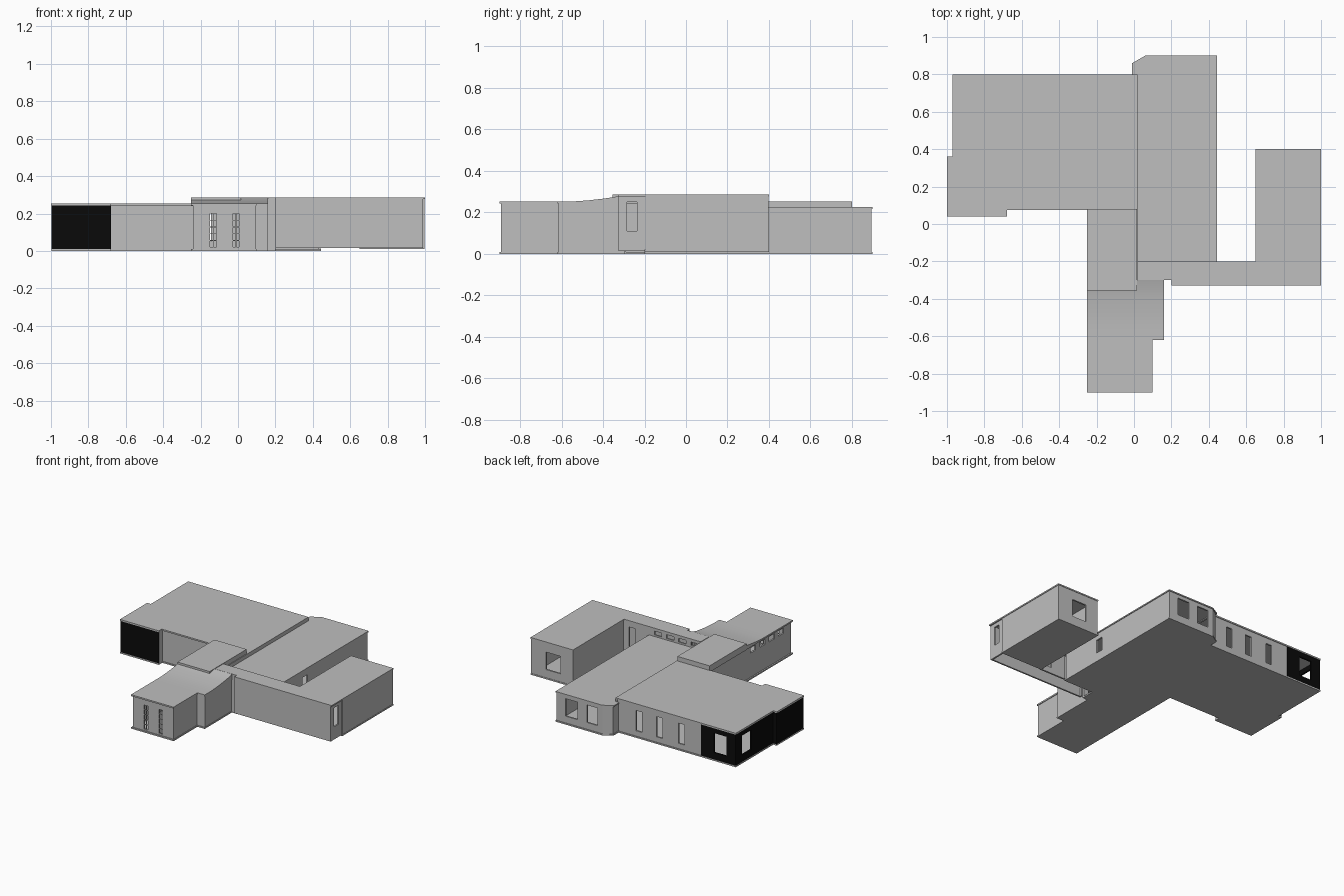
import bpy, bmesh
from mathutils import Vector

cube = bpy.data.objects.get("Cube")
if cube:
    bpy.data.objects.remove(cube, do_unlink=True)


def material(name, value):
    mat = bpy.data.materials.new(name)
    mat.use_nodes = True
    colour = (value, value, value, 1)
    mat.diffuse_color = colour
    mat.node_tree.nodes["Principled BSDF"].inputs["Base Color"].default_value = colour
    return mat


GREY = material("pale grey", 0.52)
BLACK = material("black cladding", 0.003)
THICK = 0.012


def finish(bm, name, mat):
    bmesh.ops.recalc_face_normals(bm, faces=bm.faces)
    mesh = bpy.data.meshes.new(name)
    bm.to_mesh(mesh)
    bm.free()
    mesh.materials.append(mat)
    obj = bpy.data.objects.new(name, mesh)
    bpy.context.collection.objects.link(obj)
    return obj


def add_prism(bm, points, step):
    """Extrude a closed outline along a vector."""
    face = bm.faces.new([bm.verts.new(p) for p in points])
    result = bmesh.ops.extrude_face_region(bm, geom=[face], use_keep_orig=True)
    verts = [v for v in result["geom"] if isinstance(v, bmesh.types.BMVert)]
    bmesh.ops.translate(bm, verts=verts, vec=step)


def slab(name, outline, low, high, mat=GREY):
    bm = bmesh.new()
    add_prism(bm, [(x, y, low) for x, y in outline], (0, 0, high - low))
    return finish(bm, name, mat)


def rect(x0, x1, y0, y1):
    return [(x0, y0), (x1, y0), (x1, y1), (x0, y1)]


def wall(name, start, end, low, high, openings=(), sill=0, head=0, mat=GREY):
    """Wall with its inside on the left; openings are spans along its length."""
    a, b = Vector((*start, 0)), Vector((*end, 0))
    along = (b - a).normalized()
    inward = Vector((-along.y, along.x, 0)) * THICK
    bm = bmesh.new()

    def piece(s, e, z0, z1):
        if e - s > 0.0005 and z1 - z0 > 0.0005:
            p, q = a + along * s, a + along * e
            foot = [p, q, q + inward, p + inward]
            add_prism(bm, [(v.x, v.y, z0) for v in foot], (0, 0, z1 - z0))

    at = 0
    for s, e in openings:
        piece(at, s, low, high)
        piece(s, e, low, sill)
        piece(s, e, head, high)
        at = e
    piece(at, (b - a).length, low, high)
    return finish(bm, name, mat)


# Hall walls
T = 0.22
wall("hall_side_wall", (.44, -.19), (.44, .895), 0, T, [(.32, .38)], .07, .17)
wall("hall_back_wall", (.44, .895), (.06, .895), 0, T, [(.075, .175), (.25, .34)], .06, .19)
wall("hall_chamfer_wall", (.06, .895), (0, .857), 0, T)
wall("hall_return_wall", (0, .857), (0, .795), 0, T)

# Main block walls, with a dark clad corner
T = 0.245
wall("block_back_wall", (.01, .795), (-.68, .795), 0, T,
     [(.155, .205), (.325, .375), (.505, .555)], .05, .2)
wall("clad_back_wall", (-.68, .797), (-.967, .797), .01, T, [(.11, .21)], .06, .205, BLACK)
wall("clad_side_wall", (-.967, .797), (-.967, .36), .01, T, [(.075, .185)], .06, .205, BLACK)
wall("clad_return_wall", (-.967, .36), (-.998, .36), .01, T, mat=BLACK)
wall("clad_bay_side_wall", (-.998, .36), (-.998, .043), .01, T, mat=BLACK)
wall("clad_bay_front_wall", (-.998, .043), (-.68, .043), .01, T, mat=BLACK)
wall("bay_return_wall", (-.68, .043), (-.68, .085), 0, T)
wall("block_front_wall", (-.68, .085), (-.24, .085), 0, T)

# Entry wing walls
wall("entry_side_wall", (-.24, .085), (-.24, -.892), 0, T,
     [(.5 + .11 * i, .56 + .11 * i) for i in range(4)], .19, .228)
wall("entry_front_wall", (-.24, -.892), (.095, -.892), 0, T,
     [(.09, .125), (.213, .245)], .02, .2)
wall("entry_inner_wall", (.095, -.892), (.095, -.615), 0, T)
wall("entry_step_wall", (.095, -.615), (.157, -.615), 0, T)
wall("entry_far_wall", (.157, -.615), (.157, -.3), 0, T)

# Glazing bars in the two tall entry windows
for side, left, right in (("right", -.15, -.115), ("left", -.027, .005)):
    for i in range(1, 5):
        z = .02 + i * .036
        slab(f"{side}_window_bar_{i}", rect(left, right, -.89, -.884), z - .002, z + .002)
    mid = (left + right) / 2
    slab(f"{side}_window_mullion", rect(mid - .002, mid + .002, -.89, -.884), .02, .2)

# Corridor and far wing walls
B, T = 0.015, 0.28
wall("corridor_notch_wall", (.157, -.3), (.2, -.3), 0, T)
wall("corridor_return_wall", (.2, -.3), (.2, -.325), B, T)
wall("corridor_front_wall", (.2, -.325), (.99, -.325), B, T)
wall("corridor_end_wall", (.99, -.325), (.99, -.195), B, T, [(.04, .09)], .11, .25)
wall("wing_outer_wall", (.996, -.195), (.996, .397), B, T)
wall("wing_back_wall", (.996, .397), (.654, .397), B, T, [(.12, .24)], .08, .21)
wall("wing_inner_wall", (.654, .397), (.654, -.2), B, T)
wall("corridor_back_wall", (.654, -.2), (.44, -.2), B, T, [(.045, .095)], .06, .24)
wall("clerestory_wall", (.44, -.2), (.02, -.2), .2, T,
     [(.04 + .1 * i, .1 + .1 * i) for i in range(4)], .237, .265)

# Floors
slab("block_floor", [(-.998, .04), (-.68, .04), (-.68, .08), (-.25, .08), (-.25, -.9),
                     (.1, -.9), (.1, -.62), (.16, -.62), (.16, -.3), (.2, -.3), (.2, -.2),
                     (.445, -.2), (.445, .9), (.06, .9), (-.005, .86), (-.005, .8),
                     (-.97, .8), (-.97, .36), (-.998, .36)], 0, .01)
slab("wing_floor", rect(.65, .998, -.2, .4), B - .005, B + .005)

# Flat roofs
slab("block_roof", [(-1, .04), (-.68, .04), (-.68, .075), (.02, .075), (.02, .8),
                    (-.97, .8), (-.97, .36), (-1, .36)], .242, .253)
slab("block_roof_step", rect(.006, .02, -.2, .8), .21, .253)
slab("hall_roof", [(0, -.2), (.445, -.2), (.445, .9), (.06, .9), (-.01, .86), (-.01, .8),
                   (0, .8)], .216, .225)
slab("wing_roof", [(.02, -.2), (.02, -.3), (.2, -.3), (.2, -.328), (1, -.328), (1, .4),
                   (.65, .4), (.65, -.2)], .277, .287)
slab("raised_roof", rect(-.25, .015, -.355, .08), .24, .287)

# Entry roof: flat at the front, sweeping up to the corridor
slab("entry_front_roof", rect(-.25, .1, -.9, -.62), .242, .253)
bm = bmesh.new()
sweep = [(-.62, .253), (-.54, .253), (-.47, .258), (-.4, .266), (-.35, .273), (-.3, .286)]
profile = [(-.25, y, z) for y, z in sweep] + [(-.25, -.3, .242), (-.25, -.62, .242)]
add_prism(bm, profile, (.41, 0, 0))
roof = finish(bm, "entry_sweep_roof", GREY)
for face in roof.data.polygons:
    face.use_smooth = face.normal.z > .5
for edge in roof.data.edges:
    ends = [roof.data.vertices[i].co for i in edge.vertices]
    edge.use_edge_sharp = abs(ends[0].x - ends[1].x) < .01
